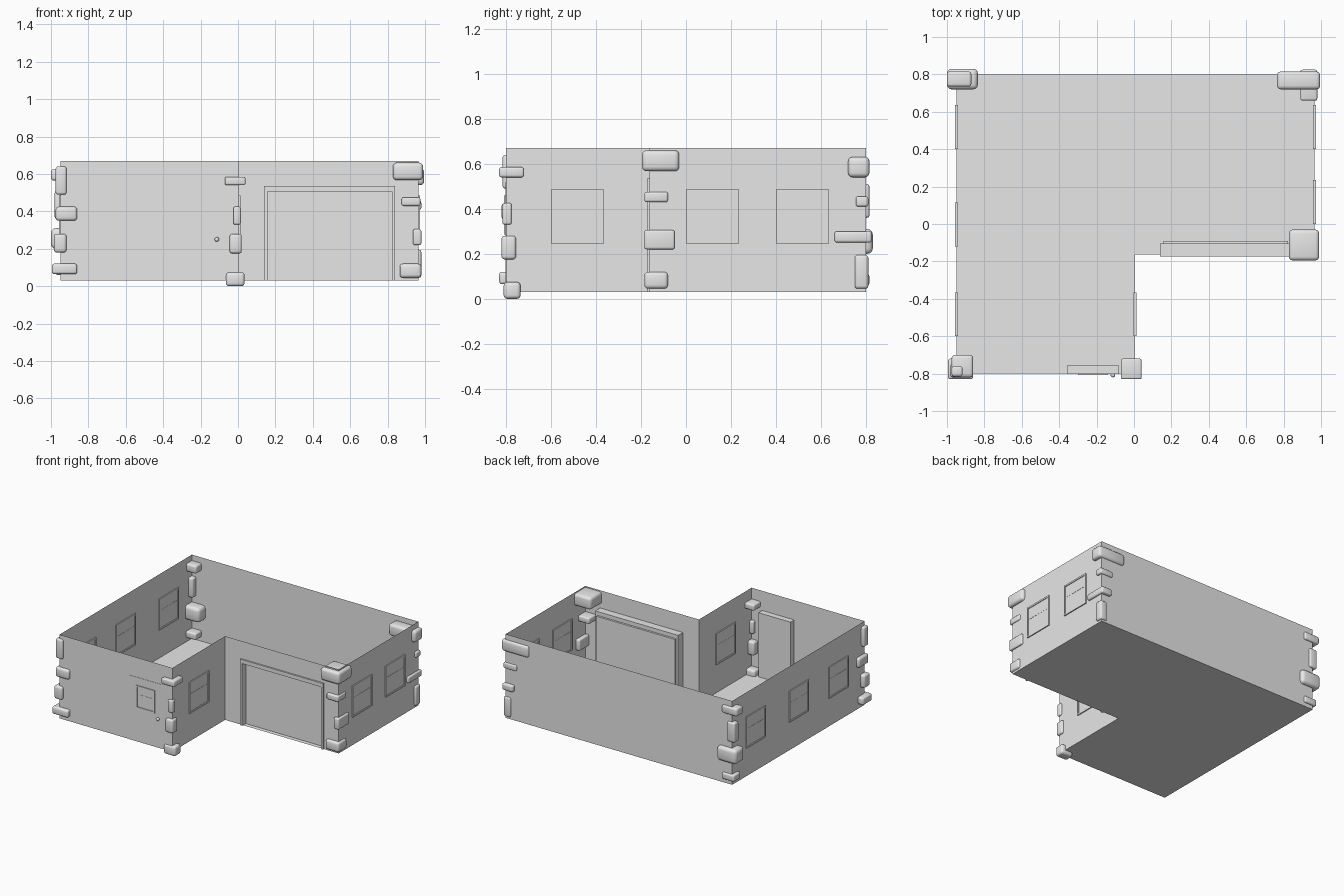
import bpy, bmesh
from mathutils import Vector

cube = bpy.data.objects.get("Cube")
if cube:
    bpy.data.objects.remove(cube, do_unlink=True)

GREY = (0.8, 0.8, 0.8, 1)
grey = bpy.data.materials.new("plain grey")
grey.use_nodes = True
grey.diffuse_color = GREY
grey.node_tree.nodes["Principled BSDF"].inputs["Base Color"].default_value = GREY


def finish(name, bm):
    mesh = bpy.data.meshes.new(name)
    bm.to_mesh(mesh)
    bm.free()
    mesh.materials.append(grey)
    obj = bpy.data.objects.new(name, mesh)
    bpy.context.collection.objects.link(obj)
    return obj


def add_box(bm, lo, hi):
    lo, hi = Vector(lo), Vector(hi)
    verts = bmesh.ops.create_cube(bm, size=1)["verts"]
    for v in verts:
        v.co = (lo + hi) / 2 + v.co * (hi - lo)


def boxes(name, pairs):
    bm = bmesh.new()
    for lo, hi in pairs:
        add_box(bm, lo, hi)
    return finish(name, bm)


# Open-topped house shell: thin walls around an L-shaped floor
LEFT, RIGHT, FRONT, BACK = -0.95, 0.965, -0.8, 0.8
NX, NY, FLOOR, TOP = 0.005, -0.163, 0.03, 0.67
G0, G1, GTOP = 0.14, 0.84, 0.535          # garage opening

bm = bmesh.new()


def wall(a, b, z0=FLOOR, z1=TOP):
    bm.faces.new([bm.verts.new(p) for p in
                  ((*a, z0), (*b, z0), (*b, z1), (*a, z1))])


wall((LEFT, FRONT), (NX, FRONT))
wall((NX, FRONT), (NX, NY))
wall((NX, NY), (G0, NY))
wall((G0, NY), (G1, NY), GTOP)
wall((G1, NY), (RIGHT, NY))
wall((RIGHT, NY), (RIGHT, BACK))
wall((RIGHT, BACK), (LEFT, BACK))
wall((LEFT, BACK), (LEFT, FRONT))
plan = [(LEFT, BACK), (RIGHT, BACK), (RIGHT, NY), (NX, NY), (NX, FRONT), (LEFT, FRONT)]
bm.faces.new([bm.verts.new((x, y, FLOOR)) for x, y in plan])
bmesh.ops.remove_doubles(bm, verts=bm.verts, dist=1e-5)
finish("house_walls", bm)

# Garage door: surround with a panel set back inside it
jamb, gy0, gy1 = 0.017, -0.174, -0.105
boxes("garage_frame", [
    ((G0, gy0, FLOOR), (G0 + jamb, gy1, GTOP)),
    ((G1 - jamb, gy0, FLOOR), (G1, gy1, GTOP)),
    ((G0 + jamb, gy0, GTOP - 0.03), (G1 - jamb, gy1, GTOP))])
boxes("garage_door", [((G0 + jamb, -0.13, FLOOR), (G1 - jamb, -0.09, GTOP - 0.03))])

# Entrance door, set into the front wall
boxes("front_door", [((-0.355, -0.802, FLOOR), (-0.083, -0.755, 0.52))])
bm = bmesh.new()
bmesh.ops.create_uvsphere(bm, u_segments=16, v_segments=10, radius=0.012)
bmesh.ops.translate(bm, verts=bm.verts, vec=(-0.113, -0.808, 0.25))
for f in bm.faces:
    f.smooth = True
finish("door_knob", bm)


def window(name, wall_x, y0, y1, z0, z1, upright):
    """Thin frame with a pane and glazing bars, standing in a side wall."""
    t, w, cy, cz = 0.008, 0.012, (y0 + y1) / 2, z0 + (z1 - z0) * 0.6
    parts = [((-t, y0, z0), (t, y0 + w, z1)), ((-t, y1 - w, z0), (t, y1, z1)),
             ((-t, y0 + w, z0), (t, y1 - w, z0 + w)),
             ((-t, y0 + w, z1 - w), (t, y1 - w, z1)),
             ((-t / 3, y0 + w, z0 + w), (t / 3, y1 - w, z1 - w)),
             ((-t / 2, y0 + w, cz - 0.003), (t / 2, y1 - w, cz + 0.003))]
    if upright:
        parts.append(((-t / 2, cy - 0.004, z0 + w), (t / 2, cy + 0.004, z1 - w)))
    obj = boxes(name, parts)
    obj.location.x = wall_x
    return obj


# Side windows
for name, x, y, up in [("left_rear_window", RIGHT, 0.4, False),
                       ("left_front_window", RIGHT, 0.0, False),
                       ("porch_window", NX, -0.6, False),
                       ("right_front_window", LEFT, -0.6, True),
                       ("right_middle_window", LEFT, -0.12, True),
                       ("right_rear_window", LEFT, 0.4, True)]:
    window(name, x, y, y + 0.235, 0.245, 0.485, up)

# Small window in the entrance door
door_window = window("door_window", 0, -0.08, 0.08, 0.285, 0.46, False)
door_window.rotation_euler.z = -1.5708
door_window.location = (-0.22, -0.8, 0)


# Rounded corner stones, given as x, y and z ranges from top to bottom
def stone(name, x, y, z):
    obj = boxes(name, [((x[0], y[0], z[0]), (x[1], y[1], z[1]))])
    bevel = obj.modifiers.new("Bevel", "BEVEL")
    bevel.width = 0.22 * min(obj.dimensions)
    bevel.segments = 3
    bpy.ops.object.select_all(action="DESELECT")
    obj.select_set(True)
    bpy.context.view_layer.objects.active = obj
    bpy.ops.object.modifier_apply(modifier="Bevel")
    bpy.ops.object.shade_smooth_by_angle()


corner_stones = {
    "front_right_stone": [
        ((-.975, -.917), (-.815, -.76), (.49, .64)),
        ((-.975, -.86), (-.82, -.70), (.35, .425)),
        ((-.985, -.917), (-.82, -.75), (.18, .28)),
        ((-.995, -.86), (-.83, -.72), (.065, .12))],
    "porch_stone": [
        ((-.07, .04), (-.83, -.72), (.54, .585)),
        ((-.025, .015), (-.815, -.775), (.33, .425)),
        ((-.045, .02), (-.82, -.755), (.175, .28)),
        ((-.065, .035), (-.81, -.735), (0, .075))],
    "garage_stone": [
        ((.828, .99), (-.195, -.03), (.567, .66)),
        ((.875, .975), (-.185, -.08), (.43, .475)),
        ((.935, .98), (-.185, -.05), (.22, .305)),
        ((.865, .98), (-.185, -.08), (.045, .12))],
    "back_left_stone": [
        ((.765, .995), (.72, .815), (.54, .63)),
        ((.87, .98), (.755, .81), (.41, .455)),
        ((.89, .98), (.66, .825), (.25, .30)),
        ((.92, .98), (.75, .81), (.045, .195))],
    "back_right_stone": [
        ((-1, -.87), (.735, .815), (.565, .625)),
        ((-.98, -.915), (.76, .815), (.36, .51)),
        ((-1, -.835), (.72, .83), (.2, .31)),
        ((-.975, -.87), (.73, .815), (.06, .11))],
}
for corner, stones in corner_stones.items():
    for i, ranges in enumerate(stones, 1):
        stone(f"{corner}_{i}", *ranges)
